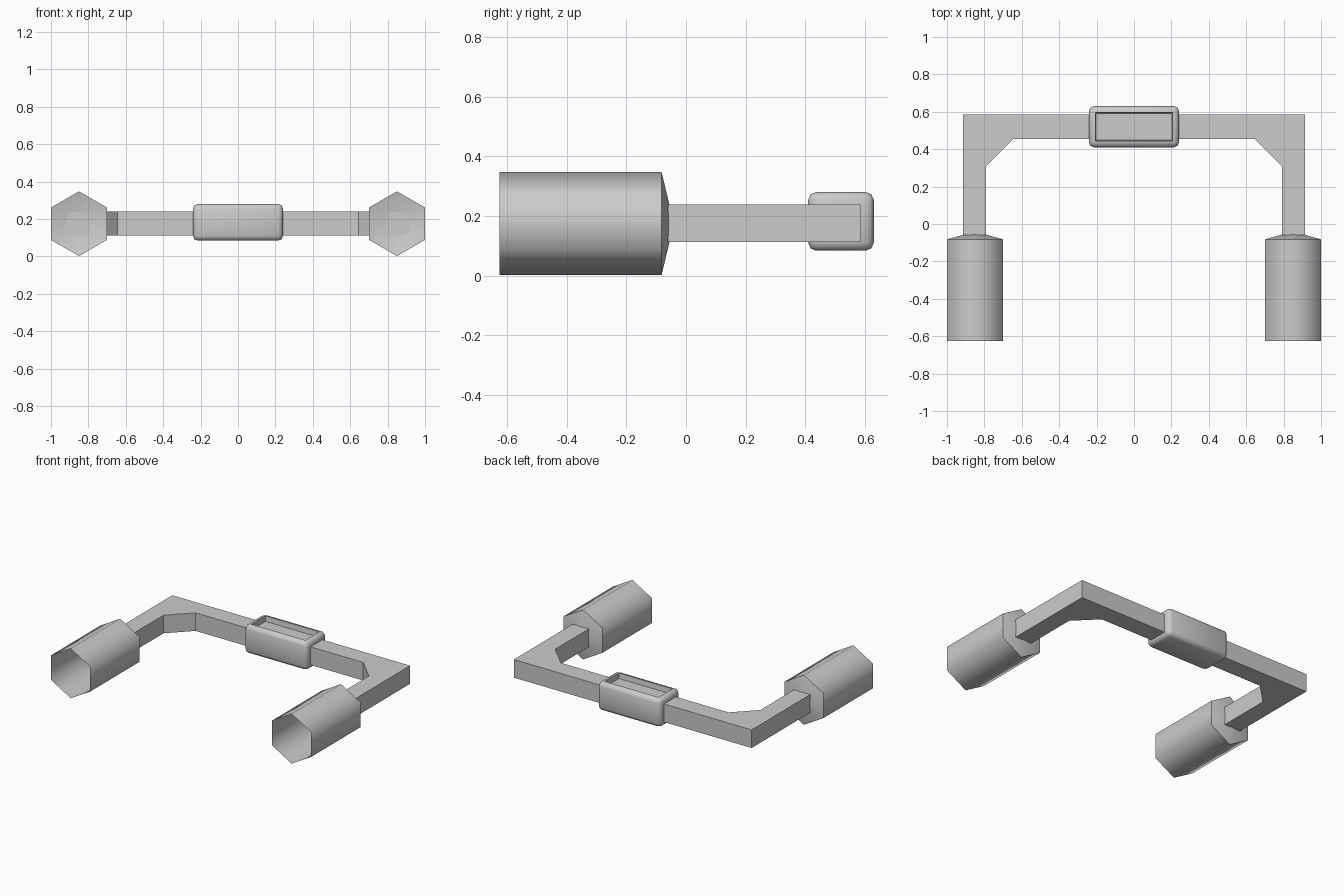
import bpy, bmesh, math

if "Cube" in bpy.data.objects:
    bpy.data.objects.remove(bpy.data.objects["Cube"])

ZC = 0.175  # common centre height


def finish(name, bm, smooth=None):
    me = bpy.data.meshes.new(name)
    bm.to_mesh(me)
    bm.free()
    ob = bpy.data.objects.new(name, me)
    bpy.context.collection.objects.link(ob)
    if smooth is not None:
        bpy.ops.object.select_all(action='DESELECT')
        ob.select_set(True)
        bpy.context.view_layer.objects.active = ob
        bpy.ops.object.shade_smooth_by_angle(angle=math.radians(smooth))
    return ob


# U-shaped square bar with chamfered inner corners
half = [(0.915, -0.06), (0.915, 0.585), (-0.915, 0.585), (-0.915, -0.06),
        (-0.79, -0.06), (-0.79, 0.31), (-0.645, 0.455), (0.645, 0.455),
        (0.79, 0.31), (0.79, -0.06)]
bm = bmesh.new()
base = bm.faces.new([bm.verts.new((x, y, 0.113)) for x, y in half])
ext = bmesh.ops.extrude_face_region(bm, geom=[base])
top = [v for v in ext['geom'] if isinstance(v, bmesh.types.BMVert)]
bmesh.ops.translate(bm, verts=top, vec=(0, 0, 0.126))
bmesh.ops.recalc_face_normals(bm, faces=bm.faces)
finish("frame_bar", bm)


# Hollow hexagonal grips: open at the front, tapered cap at the back
def grip(name, cx):
    bm = bmesh.new()
    rings = []
    for y, r in [(-0.625, 0.173), (-0.082, 0.173), (-0.056, 0.065)]:
        rings.append([bm.verts.new((cx + r * math.sin(i * math.pi / 3), y,
                                    ZC + r * math.cos(i * math.pi / 3)))
                      for i in range(6)])
    for a, b in zip(rings, rings[1:]):
        for i in range(6):
            j = (i + 1) % 6
            bm.faces.new((a[i], a[j], b[j], b[i]))
    bm.faces.new(rings[-1])
    bmesh.ops.recalc_face_normals(bm, faces=bm.faces)
    # make sure the normals point outward on the open shell
    cap = max(bm.faces, key=lambda f: f.calc_center_median().y)
    if cap.normal.y < 0:
        bmesh.ops.reverse_faces(bm, faces=bm.faces)
    finish(name, bm, 65)


for side, cx in (("left", -0.85), ("right", 0.85)):
    grip(side + "_grip", cx)

# Centre block with softened edges and a recessed top panel
bm = bmesh.new()
bmesh.ops.create_cube(bm, size=1)
bmesh.ops.scale(bm, vec=(0.482, 0.22, 0.197), verts=bm.verts)
bmesh.ops.translate(bm, vec=(0, 0.52, 0.1825), verts=bm.verts)
bmesh.ops.bevel(bm, geom=bm.edges[:], offset=0.027, segments=2, profile=0.5,
                affect='EDGES')
bm.normal_update()
panel = max(bm.faces, key=lambda f: f.calc_center_median().z)
bmesh.ops.inset_region(bm, faces=[panel], thickness=0.01)
bmesh.ops.inset_region(bm, faces=[panel], thickness=0.006, depth=-0.036)
finish("centre_block", bm, 50)
